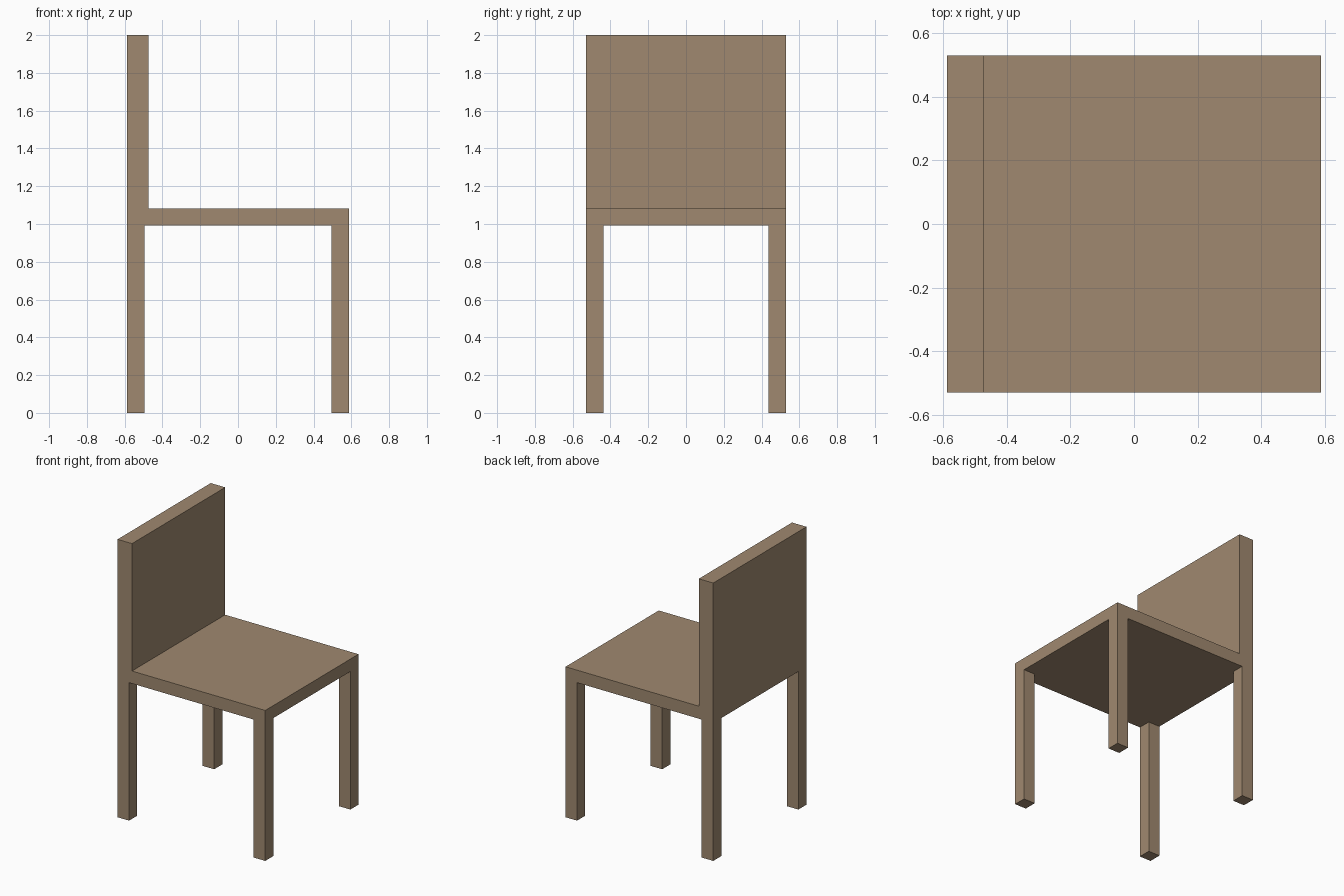
import bpy

if "Cube" in bpy.data.objects:
    bpy.data.objects.remove(bpy.data.objects["Cube"])

# Overall dimensions
HX, HY = 0.588, 0.53          # half depth (x) and half width (y)
SEAT_BOTTOM, SEAT_TOP, TOP = 0.993, 1.083, 2.0
LEG = 0.092                   # square leg thickness
BACK = 0.115                  # backrest thickness

wood = bpy.data.materials.new("wood")
wood.diffuse_color = (0.35, 0.25, 0.16, 1.0)
wood.use_nodes = True
wood.node_tree.nodes["Principled BSDF"].inputs["Base Color"].default_value = wood.diffuse_color


def box(name, lo, hi):
    """Flat-faced box spanning two opposite corners."""
    centre = [(a + b) / 2 for a, b in zip(lo, hi)]
    bpy.ops.mesh.primitive_cube_add(size=1, location=centre)
    obj = bpy.context.object
    obj.name = obj.data.name = name
    obj.scale = [b - a for a, b in zip(lo, hi)]
    bpy.ops.object.transform_apply(location=True, rotation=False, scale=True)
    obj.data.materials.append(wood)
    return obj


# Seat slab
box("seat", (-HX, -HY, SEAT_BOTTOM), (HX, HY, SEAT_TOP))

# Backrest panel, flush with the seat's rear and side faces
box("backrest", (-HX, -HY, SEAT_TOP), (-HX + BACK, HY, TOP))

# One corner leg mirrored to all four corners
legs = box("legs", (HX - LEG, HY - LEG, 0), (HX, HY, SEAT_BOTTOM))
mirror = legs.modifiers.new("four_corners", 'MIRROR')
mirror.use_axis = (True, True, False)
